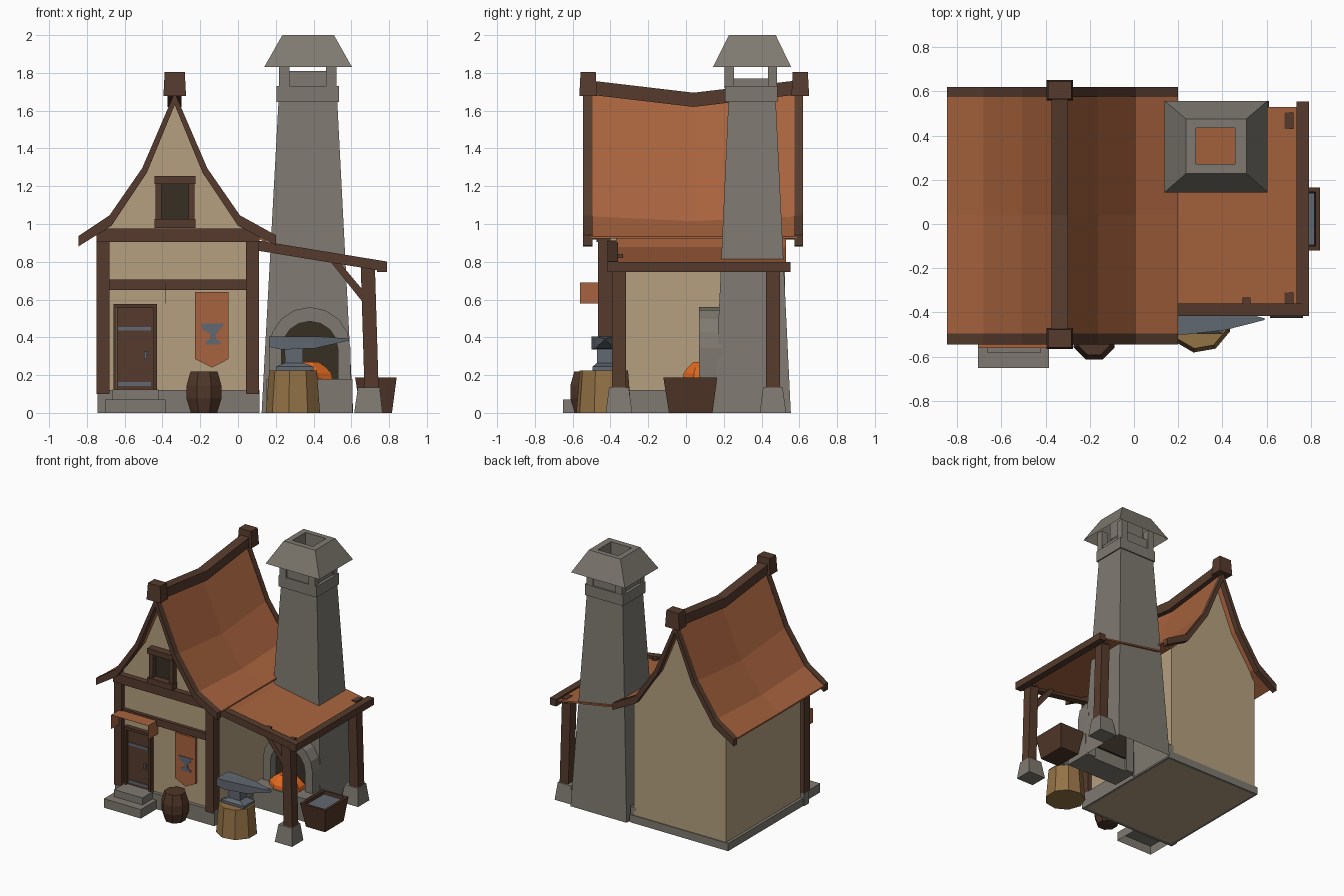
import bpy, bmesh, math


def srgb(r, g, b):
    f = lambda c: c / 12.92 if c <= 0.04045 else ((c + 0.055) / 1.055) ** 2.4
    return (f(r / 255), f(g / 255), f(b / 255), 1)


def material(name, *rgb):
    m = bpy.data.materials.new(name)
    m.diffuse_color = srgb(*rgb)
    return m


plaster = material("plaster", 182, 160, 128)
tile = material("clay_tile", 168, 99, 62)
wood = material("dark_wood", 86, 59, 45)
barrel_wood = material("barrel_wood", 80, 54, 40)
stone = material("stone", 127, 122, 113)
log_wood = material("log_wood", 148, 114, 70)
steel = material("steel", 97, 104, 113)
ember = material("ember", 228, 106, 32)
dark = material("dark_opening", 55, 47, 36)


def loft(name, rings, mat, caps=(True, True)):
    """Join equal-length closed rings of points into one mesh."""
    bm = bmesh.new()
    vs = [[bm.verts.new(p) for p in r] for r in rings]
    n = len(rings[0])
    for a, b in zip(vs, vs[1:]):
        for i in range(n):
            j = (i + 1) % n
            bm.faces.new((a[i], a[j], b[j], b[i]))
    if caps[0]:
        bm.faces.new(vs[0][::-1])
    if caps[1]:
        bm.faces.new(vs[-1])
    bmesh.ops.recalc_face_normals(bm, faces=bm.faces)
    me = bpy.data.meshes.new(name)
    bm.to_mesh(me)
    bm.free()
    me.materials.append(mat)
    ob = bpy.data.objects.new(name, me)
    bpy.context.collection.objects.link(ob)
    return ob


def rect(x0, x1, y0, y1, z):
    return [(x0, y0, z), (x1, y0, z), (x1, y1, z), (x0, y1, z)]


def box(name, x0, x1, y0, y1, z0, z1, mat, caps=(True, True)):
    return loft(name, [rect(x0, x1, y0, y1, z0), rect(x0, x1, y0, y1, z1)], mat, caps)


def slab(name, pts, y0, y1, mat):
    """Extrude an x-z outline along y."""
    return loft(name, [[(x, y, z) for x, z in pts] for y in (y0, y1)], mat)


def turned(name, cx, cy, profile, sides, mat, stretch=1.0):
    t = [2 * math.pi * (i + 0.5) / sides for i in range(sides)]
    return loft(name, [[(cx + stretch * r * math.cos(a), cy + r * math.sin(a), z) for a in t]
                       for r, z in profile], mat)


# ---- stone base, with the floor showing underneath
base = box("stone_base", -0.737, 0.115, -0.45, 0.532, 0, 0.06, stone)
bm = bmesh.new()
bm.from_mesh(base.data)
floor = [f for f in bm.faces if f.normal.z < -0.5]
bmesh.ops.inset_region(bm, faces=floor, thickness=0.03)
base.data.materials.append(plaster)
floor[0].material_index = 1
bm.to_mesh(base.data)
bm.free()
box("front_plinth", -0.745, 0.115, -0.457, -0.395, 0, 0.12, stone)
box("right_plinth", 0.06, 0.113, -0.40, 0.525, 0.05, 0.12, stone)
box("lower_step", -0.705, -0.385, -0.65, -0.44, 0, 0.07, stone, (False, True))
box("upper_step", -0.665, -0.42, -0.58, -0.44, 0.07, 0.125, stone)

# ---- plaster walls and gables
CX = -0.335
OUTER = [(-0.51, 0.93), (-0.345, 1.04), (-0.172, 1.29), (0, 1.69),
         (0.172, 1.29), (0.345, 1.04), (0.535, 0.935)]
BARGE_IN = [(0.535, 0.88), (0.335, 0.985), (0.148, 1.265), (0, 1.625),
            (-0.148, 1.265), (-0.335, 0.985), (-0.51, 0.875)]
TILE_IN = [(0.535, 0.923), (0.34, 1.025), (0.163, 1.28), (0, 1.665),
           (-0.163, 1.28), (-0.34, 1.025), (-0.51, 0.918)]
box("walls", -0.715, 0.08, -0.43, 0.525, 0.055, 0.95, plaster)
gable = [(-0.715, 0.94), (0.08, 0.94)] + [(CX + d, z - 0.012) for d, z in TILE_IN[1:6]]
slab("front_gable", gable, -0.43, -0.40, plaster)
slab("back_gable", gable, 0.495, 0.525, plaster)


# ---- curved roof, sagging in the middle
def roof_ring(y, inner, lift=0.0):
    sag = 0.07 * max(0, 1 - abs(y - 0.04) / 0.54)
    return [(CX + d, y, z + lift - sag * (1 - 1.87 * abs(d))) for d, z in OUTER + inner]


loft("main_roof", [roof_ring(y, TILE_IN) for y in (-0.50, 0.04, 0.585)], tile)
for label, y0, y1 in (("front", -0.545, -0.495), ("back", 0.575, 0.62)):
    loft(label + "_barge_board", [roof_ring(y, BARGE_IN, 0.006) for y in (y0, y1)], wood)
loft("ridge_beam", [[(CX - 0.037, y, z - 0.075), (CX + 0.037, y, z - 0.075),
                     (CX + 0.037, y, z), (CX - 0.037, y, z)]
                    for y, z in ((-0.555, 1.765), (0.04, 1.695), (0.63, 1.765))], wood)
for label, y in (("front", -0.518), ("back", 0.605)):
    loft(label + "_ridge_cap", [rect(CX - w, CX + w, y - h, y + h, z) for w, h, z in
                                ((0.06, 0.047, 1.678), (0.053, 0.04, 1.806))], wood)

# ---- front timbers
box("left_corner_post", -0.748, -0.68, -0.465, -0.39, 0.10, 0.91, wood)
box("right_corner_post", 0.043, 0.112, -0.465, -0.39, 0.10, 0.91, wood)
box("gable_beam", -0.75, 0.115, -0.475, -0.40, 0.905, 0.975, wood)
box("middle_beam", -0.69, 0.05, -0.455, -0.42, 0.65, 0.705, wood)

# ---- gable window
box("window_opening", -0.41, -0.255, -0.437, -0.42, 1.0, 1.23, dark)
box("window_lintel", -0.442, -0.225, -0.49, -0.42, 1.213, 1.255, wood)
box("window_sill", -0.442, -0.225, -0.49, -0.42, 0.98, 1.027, wood)
for label, x in (("left", -0.438), ("right", -0.263)):
    box(label + "_window_jamb", x, x + 0.034, -0.475, -0.42, 1.02, 1.22, wood)

# ---- door with straps and handle
box("door", -0.64, -0.445, -0.446, -0.42, 0.125, 0.555, wood)
for label, x in (("left", -0.66), ("right", -0.448)):
    box(label + "_door_jamb", x, x + 0.018, -0.465, -0.42, 0.12, 0.575, barrel_wood)
box("door_head", -0.66, -0.43, -0.465, -0.42, 0.555, 0.577, barrel_wood)
for label, z in (("upper", 0.435), ("lower", 0.143)):
    box(label + "_door_strap", -0.635, -0.46, -0.453, -0.444, z, z + 0.02, steel)
box("door_handle", -0.497, -0.481, -0.46, -0.444, 0.285, 0.325, steel)

# ---- open-fronted door canopy in thin sheet
box("canopy_top", -0.705, -0.385, -0.56, -0.44, 0.689, 0.69, tile)
for label, x in (("left", -0.705), ("right", -0.386)):
    box(label + "_canopy_side", x, x + 0.001, -0.56, -0.44, 0.58, 0.69, tile)

# ---- hanging banner with an anvil plate
slab("banner", [(-0.227, 0.64), (-0.227, 0.285), (-0.138, 0.24), (-0.05, 0.285), (-0.05, 0.64)],
     -0.452, -0.435, tile)
slab("banner_anvil", [(x - 0.132, z) for x, z in (
    (-0.065, 0.472), (-0.055, 0.44), (-0.016, 0.42), (-0.016, 0.39), (-0.04, 0.378), (-0.04, 0.362),
    (0.04, 0.362), (0.04, 0.378), (0.016, 0.39), (0.016, 0.42), (0.035, 0.44), (0.06, 0.472))],
     -0.457, -0.45, steel)

# ---- lean-to roof, bending up under the main eave
slope = lambda x: 0.905 - 0.163 * (x - 0.115)
shed = [(0.06, 0.965), (0.20, slope(0.20) - 0.012), (0.745, slope(0.745) - 0.018)]
slab("shed_roof", shed + [(x, z - 0.012) for x, z in shed[::-1]], -0.37, 0.53, tile)
slab("shed_front_beam", [(0.112, slope(0.112) + 0.006), (0.79, slope(0.79) + 0.006),
                         (0.79, slope(0.79) - 0.048), (0.112, slope(0.112) - 0.048)], -0.415, -0.36, wood)
box("shed_eave_beam", 0.735, 0.79, -0.415, 0.553, 0.745, 0.799, wood)
for label, y in (("front", -0.355), ("back", 0.46)):
    loft(label + "_shed_post", [rect(0.67, 0.745, y - 0.037, y + 0.037, 0.11),
                                rect(0.65, 0.725, y - 0.037, y + 0.037, 0.77)], wood)
    box(label + "_post_peg", 0.68, 0.722, y - 0.03, y + 0.045, 0.76, 0.799, wood)
    loft(label + "_post_footing", [rect(0.615, 0.765, y - 0.07, y + 0.07, 0),
                                   rect(0.635, 0.75, y - 0.052, y + 0.052, 0.135)], stone)
slab("shed_brace", [(0.49, 0.842), (0.527, 0.842), (0.527, 0.81), (0.665, 0.645), (0.665, 0.58), (0.49, 0.80)],
     -0.385, -0.333, wood)

# ---- hollow chimney with collar, vents and hood
loft("chimney_stack", [rect(0.125, 0.61, 0.15, 0.555, 0), rect(0.215, 0.525, 0.225, 0.475, 1.66)],
     stone, (False, False))
collar = [(0.205, 0.535, 0.207, 0.485, 1.645), (0.205, 0.535, 0.207, 0.485, 1.73),
          (0.275, 0.465, 0.265, 0.435, 1.73), (0.275, 0.465, 0.265, 0.435, 1.645)]
loft("chimney_collar", [rect(*r) for r in collar + collar[:1]], stone, (False, False))
hood = [(0.138, 0.604, 0.143, 0.557, 1.83), (0.235, 0.508, 0.228, 0.475, 2.0),
        (0.28, 0.457, 0.272, 0.435, 2.0), (0.28, 0.457, 0.272, 0.435, 1.83)]
loft("chimney_hood", [rect(*r) for r in hood], stone, (False, False))
for sx, x in (("left", 0.217), ("right", 0.467)):
    for sy, y in (("front", 0.205), ("back", 0.433)):
        box(f"{sx}_{sy}_vent_pillar", x, x + 0.055, y, y + 0.05, 1.72, 1.89, stone)
    box(sx + "_vent_wall", x + 0.01, x + 0.045, 0.25, 0.44, 1.72, 1.77, stone)
for label, y in (("front", 0.215), ("back", 0.443)):
    box(label + "_vent_wall", 0.27, 0.467, y, y + 0.03, 1.72, 1.81, stone)


# ---- hearth with arch and glowing coals
def arc(r, cz):
    return [(0.38 + r * math.cos(a), cz + r * math.sin(a))
            for a in (math.pi * i / 8 for i in range(9))]


outer, inner = arc(0.215, 0.345), arc(0.15, 0.335)
slab("hearth_arch", [(0.595, 0.0)] + outer + [(0.165, 0.0), (0.23, 0.0)] + inner[::-1] + [(0.53, 0.0)],
     0.07, 0.19, stone)
slab("hearth_opening", [(0.53, 0.1)] + inner + [(0.23, 0.1)], 0.14, 0.185, dark)
box("hearth_slab", 0.15, 0.607, -0.03, 0.17, 0, 0.18, stone)
turned("hot_coals", 0.37, 0.08, [(0.105, 0.175), (0.1, 0.21), (0.078, 0.24), (0.045, 0.27)], 8, ember, 1.35)

# ---- barrel, anvil and stump
turned("barrel", -0.18, -0.52, [(0.075, 0), (0.1, 0.075), (0.1, 0.145), (0.077, 0.22)], 8, barrel_wood)
turned("stump", 0.295, -0.435, [(0.148, 0), (0.13, 0.225)], 9, log_wood)
AY = -0.43
loft("anvil_foot", [rect(0.20, 0.40, AY - 0.065, AY + 0.065, 0.225), rect(0.20, 0.40, AY - 0.065, AY + 0.065, 0.245),
                    rect(0.25, 0.345, AY - 0.04, AY + 0.04, 0.265), rect(0.245, 0.345, AY - 0.04, AY + 0.04, 0.35)],
     steel)
loft("anvil_body_and_horn", [[(x, AY + s * w, z) for s, z in ((-1, z0), (1, z0), (1, z1), (-1, z1))]
                             for x, w, z0, z1 in ((0.165, 0.07, 0.35, 0.405), (0.23, 0.07, 0.335, 0.405),
                                                  (0.41, 0.05, 0.342, 0.405), (0.59, 0.004, 0.384, 0.394))], steel)

# ---- water trough
loft("trough", [rect(0.65, 0.815, -0.09, 0.14, 0), rect(0.62, 0.84, -0.12, 0.165, 0.187),
                rect(0.64, 0.82, -0.10, 0.145, 0.187), rect(0.643, 0.817, -0.097, 0.142, 0.155)], barrel_wood)
box("trough_water", 0.645, 0.815, -0.095, 0.14, 0.15, 0.165, steel)
